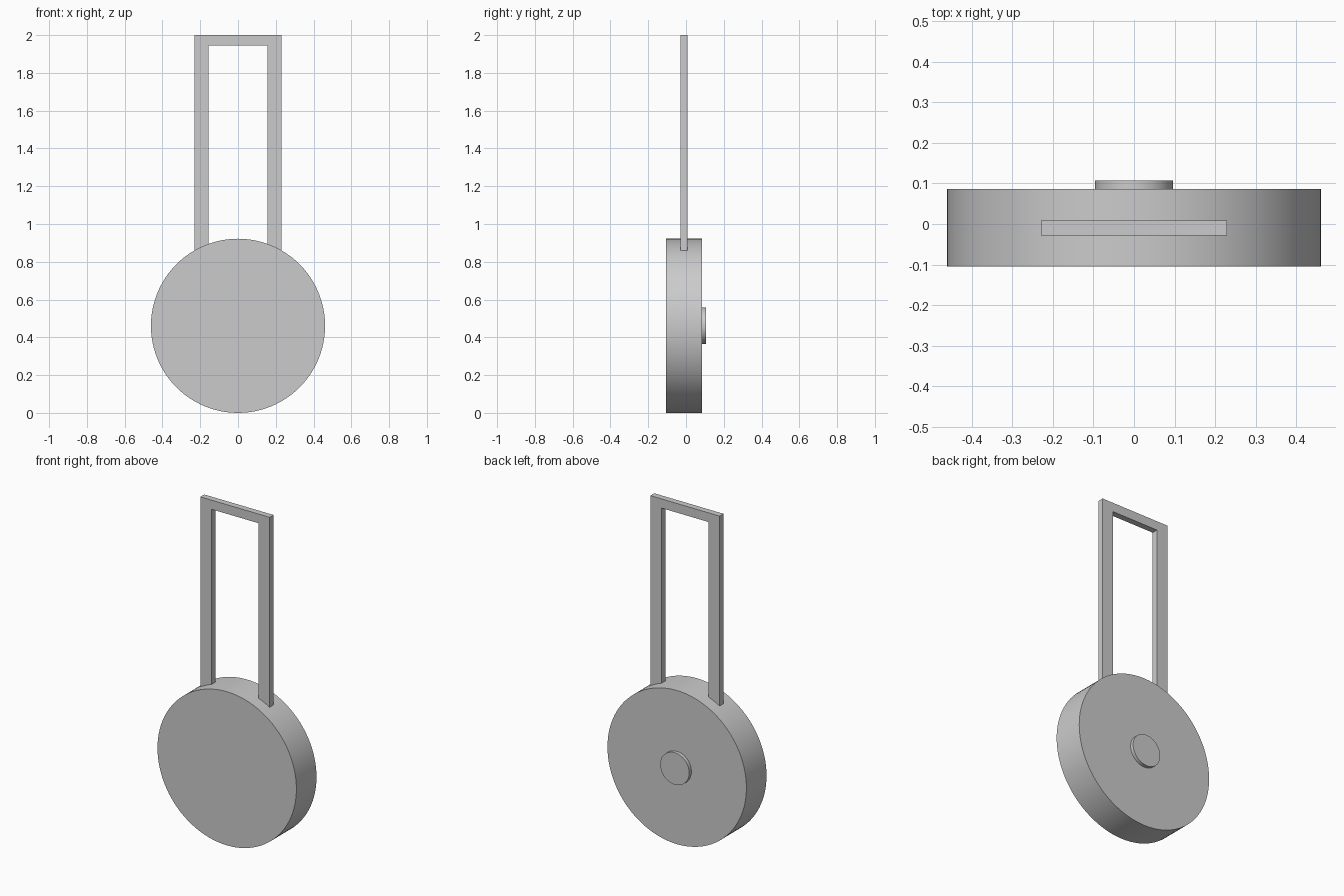
import bpy
import bmesh
import math
from mathutils import Vector

if "Cube" in bpy.data.objects:
    bpy.data.objects.remove(bpy.data.objects["Cube"], do_unlink=True)

# One plain grey for the whole model
GREY = (0.6, 0.6, 0.6, 1.0)
grey = bpy.data.materials.new("plain_grey")
grey.use_nodes = True
grey.diffuse_color = GREY
grey.node_tree.nodes["Principled BSDF"].inputs["Base Color"].default_value = GREY

RADIUS = 0.461


def disc(name, radius, y_front, y_back):
    """Round plate whose axis runs front to back."""
    bpy.ops.mesh.primitive_cylinder_add(
        vertices=96, radius=radius, depth=y_back - y_front,
        location=(0, (y_front + y_back) / 2, RADIUS),
        rotation=(math.pi / 2, 0, 0))
    obj = bpy.context.object
    obj.name = name
    obj.data.materials.append(grey)
    bpy.ops.object.transform_apply(location=False, rotation=True, scale=False)
    bpy.ops.object.shade_smooth_by_angle(angle=math.radians(30))
    return obj


def extruded_profile(name, outline, y_front, y_back):
    """Flat x-z outline given thickness along y."""
    bm = bmesh.new()
    face = bm.faces.new([bm.verts.new((x, y_front, z)) for x, z in outline])
    grown = bmesh.ops.extrude_face_region(bm, geom=[face])["geom"]
    bmesh.ops.translate(
        bm, vec=Vector((0, y_back - y_front, 0)),
        verts=[v for v in grown if isinstance(v, bmesh.types.BMVert)])
    bmesh.ops.recalc_face_normals(bm, faces=bm.faces)
    mesh = bpy.data.meshes.new(name)
    bm.to_mesh(mesh)
    bm.free()
    mesh.materials.append(grey)
    obj = bpy.data.objects.new(name, mesh)
    bpy.context.collection.objects.link(obj)
    return obj


# Main round body and the small button on its back
disc("round_body", RADIUS, -0.105, 0.086)
disc("back_button", 0.096, 0.08, 0.107)

# Tall handle: an upside-down U sunk into the body
OUTER, INNER, TOP, BAR, FOOT = 0.23, 0.156, 2.0, 1.945, 0.8
half = [(OUTER, TOP), (OUTER, FOOT), (INNER, FOOT), (INNER, BAR)]
outline = half + [(-x, z) for x, z in reversed(half)]
extruded_profile("handle_frame", outline, -0.028, 0.009)
